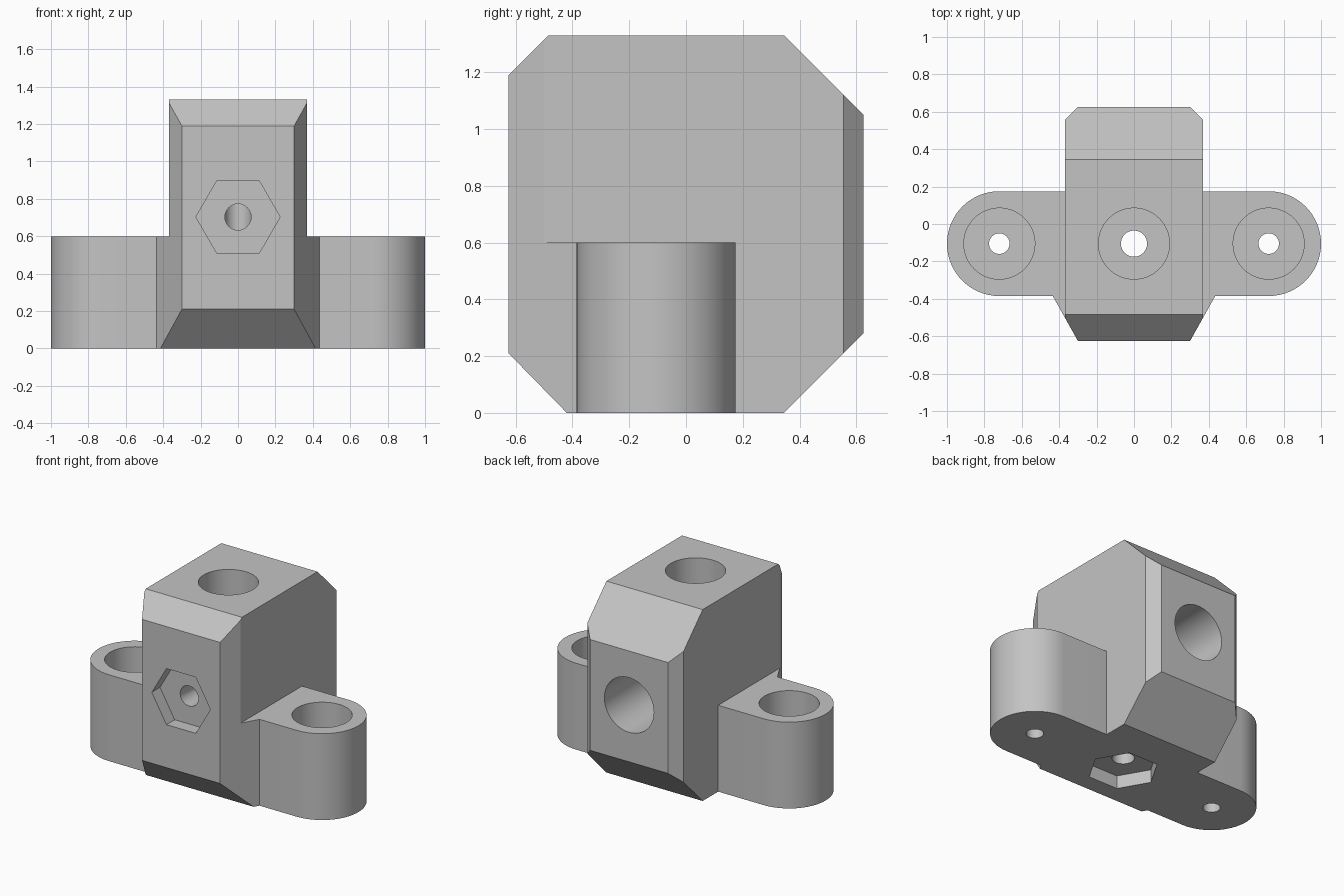
import bpy, bmesh, math

default_cube = bpy.data.objects.get("Cube")
if default_cube:
    bpy.data.objects.remove(default_cube, do_unlink=True)

grey = bpy.data.materials.new("plain_grey")
grey.use_nodes = True
colour = (0.55, 0.55, 0.55, 1)
grey.diffuse_color = colour
grey.node_tree.nodes["Principled BSDF"].inputs["Base Color"].default_value = colour

MID_Y = -0.105          # line of the three upright screws
EAR_X, EAR_R, EAR_TOP = 0.72, 0.28, 0.6
BORE_R, HEX_R = 0.19, 0.225


def prism(name, outline, axis, low, high):
    """Extrude a 2D outline along an axis; the outline uses the other two axes in order."""
    def place(p, d):
        a, b = p
        return {"x": (d, a, b), "y": (a, d, b), "z": (a, b, d)}[axis]
    bm = bmesh.new()
    ends = [[bm.verts.new(place(p, d)) for p in outline] for d in (low, high)]
    n = len(outline)
    bm.faces.new(ends[0])
    bm.faces.new(ends[1])
    for i in range(n):
        j = (i + 1) % n
        bm.faces.new((ends[0][i], ends[0][j], ends[1][j], ends[1][i]))
    bmesh.ops.recalc_face_normals(bm, faces=bm.faces)
    mesh = bpy.data.meshes.new(name)
    bm.to_mesh(mesh)
    bm.free()
    mesh.materials.append(grey)
    obj = bpy.data.objects.new(name, mesh)
    bpy.context.collection.objects.link(obj)
    return obj


def arc(cx, cy, r, start, end, steps):
    angles = [math.radians(start + (end - start) * i / steps) for i in range(steps + 1)]
    return [(cx + r * math.cos(a), cy + r * math.sin(a)) for a in angles]


def ring(cx, cy, r, sides=64):
    return arc(cx, cy, r, 0, 360, sides)[:-1]


def mirrored(points):
    return points + [(-x, y) for x, y in reversed(points)]


def combine(target, other, operation):
    mod = target.modifiers.new("join", "BOOLEAN")
    mod.operation = operation
    mod.solver = "EXACT"
    mod.object = other
    bpy.context.view_layer.objects.active = target
    bpy.ops.object.modifier_apply(modifier=mod.name)
    bpy.data.objects.remove(other, do_unlink=True)


# Main block: plan with chamfered corners, widened near the base, trimmed by the side profile
plan = mirrored([(0.244, -0.725), (0.37, -0.5), (0.37, 0.555), (0.2, 0.725)])
bracket = prism("bracket_body", plan, "z", -0.1, 1.5)
flare = mirrored([(0.37, -0.5), (0.435, -0.384), (0.435, MID_Y)])
combine(bracket, prism("base_flare", flare, "z", -0.05, EAR_TOP), "UNION")
profile = [(-0.42, 0), (-0.625, 0.21), (-0.625, 1.19), (-0.485, 1.33),
           (0.345, 1.33), (0.625, 1.05), (0.625, 0.28), (0.345, 0)]
combine(bracket, prism("side_profile", profile, "x", -1, 1), "INTERSECT")

# Rounded mounting ears on both sides
ears = arc(EAR_X, MID_Y, EAR_R, -90, 90, 32) + arc(-EAR_X, MID_Y, EAR_R, 90, 270, 32)
combine(bracket, prism("mounting_ears", ears, "z", 0, EAR_TOP), "UNION")

# Ear counterbores and screw holes
for x in (-EAR_X, EAR_X):
    combine(bracket, prism("ear_bore", ring(x, MID_Y, BORE_R), "z", 0.15, 1), "DIFFERENCE")
    combine(bracket, prism("ear_hole", ring(x, MID_Y, 0.055, 32), "z", -1, 1), "DIFFERENCE")

# Upright bore, through hole and nut pocket underneath
combine(bracket, prism("top_bore", ring(0, MID_Y, BORE_R), "z", 0.95, 2), "DIFFERENCE")
combine(bracket, prism("upright_hole", ring(0, MID_Y, 0.07, 32), "z", -1, 2), "DIFFERENCE")
combine(bracket, prism("base_nut_pocket", ring(0, MID_Y, HEX_R, 6), "z", -1, 0.09), "DIFFERENCE")

# Rear bore, front nut pocket and blind front hole
combine(bracket, prism("rear_bore", ring(0, 0.675, BORE_R), "y", 0.12, 1), "DIFFERENCE")
combine(bracket, prism("front_hole", ring(0, 0.703, 0.07, 32), "y", -1, MID_Y), "DIFFERENCE")
combine(bracket, prism("front_nut_pocket", ring(0, 0.703, HEX_R, 6), "y", -1, -0.535), "DIFFERENCE")

bpy.ops.object.select_all(action="DESELECT")
bracket.select_set(True)
bpy.context.view_layer.objects.active = bracket
bpy.ops.object.shade_smooth_by_angle(angle=math.radians(25))
